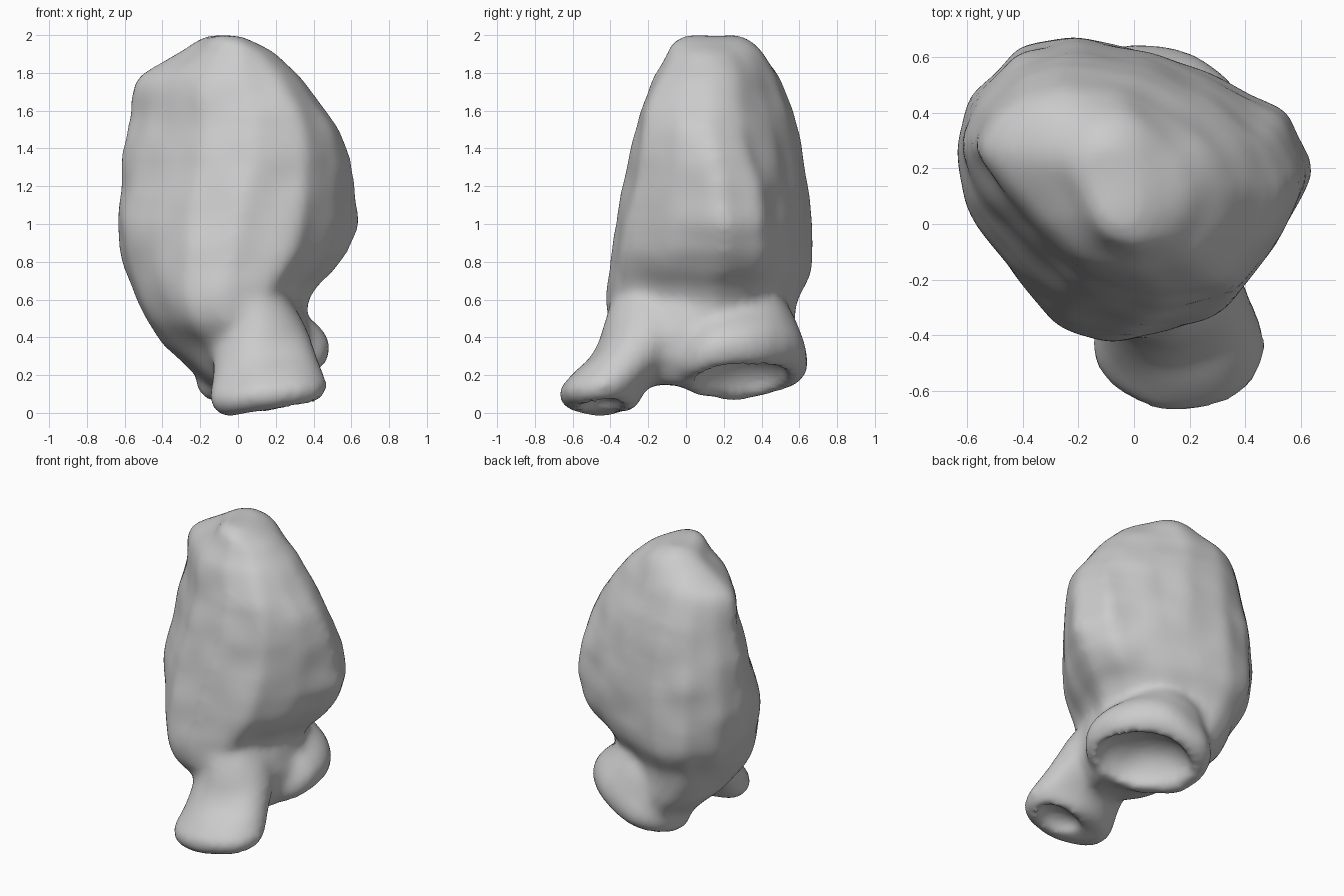
import bpy, bmesh, math
from mathutils import Vector, Matrix, noise

cube = bpy.data.objects.get("Cube")
if cube:
    bpy.data.objects.remove(cube, do_unlink=True)

mat = bpy.data.materials.new("stone_grey")
mat.use_nodes = True
GREY = (0.6, 0.6, 0.6, 1)
mat.diffuse_color = GREY
mat.node_tree.nodes["Principled BSDF"].inputs["Base Color"].default_value = GREY


def loft(bm, rings):
    """Skin a list of closed rings and cap both ends."""
    loops = [[bm.verts.new(p) for p in ring] for ring in rings]
    n = len(loops[0])
    for a, b in zip(loops, loops[1:]):
        for i in range(n):
            j = (i + 1) % n
            bm.faces.new((a[i], a[j], b[j], b[i]))
    bm.faces.new(loops[0][::-1])
    bm.faces.new(loops[-1])


def turn(tilt, roll, yaw):
    """Tilt lifts the +x side, roll lifts the +y side, yaw spins about z."""
    return (Matrix.Rotation(math.radians(-tilt), 4, 'Y')
            @ Matrix.Rotation(math.radians(roll), 4, 'X')
            @ Matrix.Rotation(math.radians(yaw), 4, 'Z'))


def ellipse(x, y, z, rx, ry, tilt=0, roll=0, yaw=0, n=20):
    rot = turn(tilt, roll, yaw)
    angles = [2 * math.pi * i / n for i in range(n)]
    return [Vector((x, y, z)) + rot @ Vector((rx * math.cos(a), ry * math.sin(a), 0))
            for a in angles]


def make_object(name, bm):
    bmesh.ops.recalc_face_normals(bm, faces=bm.faces)
    mesh = bpy.data.meshes.new(name)
    bm.to_mesh(mesh)
    bm.free()
    ob = bpy.data.objects.new(name, mesh)
    bpy.context.collection.objects.link(ob)
    return ob


def cutter(name, centre, radii, angles):
    bm = bmesh.new()
    m = Matrix.Translation(centre) @ turn(*angles) @ Matrix.Diagonal((*radii, 1))
    bmesh.ops.create_icosphere(bm, subdivisions=3, radius=1, matrix=m)
    ob = make_object(name, bm)
    ob.hide_render = True
    return ob


bm = bmesh.new()

# Body: a lopsided outline fitted to a box at each height,
# blending to a more slanted outline towards the crown
wide = [(1, .12), (.86, .5), (.48, .72), (.05, .9), (-.33, 1), (-.65, .92),
        (-.9, .6), (-1, .25), (-.94, -.15), (-.66, -.6), (-.4, -.87),
        (0, -1), (.52, -.86), (.8, -.42)]
crown = [(1, -.1), (.87, .3), (.5, .67), (.12, .92), (-.35, 1), (-.65, .9),
         (-.88, .62), (-1, .3), (-.77, -.12), (-.52, -.5), (-.26, -.8),
         (.28, -1), (.7, -.88), (.95, -.45)]


def section(z, x0, x1, y0, y1):
    t = min(max((z - 1) / .6, 0), 1)
    mid = Vector(((x0 + x1) / 2, (y0 + y1) / 2, z))
    half = Vector(((x1 - x0) / 2, (y1 - y0) / 2))
    ring = []
    for a, b in zip(wide, crown):
        p = Vector(a).lerp(Vector(b), t)
        ring.append(mid + Vector((p.x * half.x, p.y * half.y, 0)))
    return ring[::-1]


body = [  # z, x min, x max, y min, y max
    (.15, -.15, .2, -.2, .42), (.25, -.27, .31, -.27, .56),
    (.37, -.39, .35, -.34, .58), (.48, -.47, .35, -.41, .58),
    (.6, -.53, .36, -.42, .59), (.68, -.57, .42, -.42, .63),
    (.75, -.6, .5, -.41, .66), (.85, -.62, .58, -.4, .67),
    (1, -.64, .64, -.37, .66), (1.2, -.62, .61, -.33, .65),
    (1.35, -.61, .58, -.3, .61), (1.5, -.59, .53, -.265, .58),
    (1.6, -.57, .46, -.245, .56), (1.7, -.56, .39, -.21, .52),
    (1.78, -.53, .33, -.17, .49), (1.83, -.45, .27, -.12, .46),
    (1.91, -.29, .19, -.09, .4), (1.96, -.23, .1, -.08, .34),
    (1.985, -.18, .03, -.03, .28)]
loft(bm, [section(*r) for r in body])

# Back foot: flared stump, its mouth turned down and to the side
loft(bm, [ellipse(*r) for r in [
    (0, .26, .72, .22, .2), (.03, .27, .5, .3, .29, 6, 3, -40),
    (.11, .29, .37, .36, .3, 14, 7, -40), (.14, .3, .28, .4, .31, 18, 10, -40),
    (.14, .3, .22, .4, .31, 18, 10, -40), (.14, .3, .17, .36, .27, 18, 10, -40)]])

# Front foot: leg sloping forward into a broad toe
loft(bm, [ellipse(*r) for r in [
    (.02, -.08, .78, .12, .12), (.05, -.14, .62, .2, .23),
    (.11, -.18, .5, .22, .23, 2), (.13, -.22, .38, .255, .23, 3),
    (.14, -.285, .28, .27, .225, 5), (.155, -.365, .2, .285, .225, 6),
    (.17, -.445, .11, .315, .22, 6), (.165, -.45, .05, .28, .195, 6),
    (.13, -.445, .015, .2, .14, 6)]])

# Web joining the two feet below the body
loft(bm, [ellipse(*r) for r in [
    (.08, 0, .72, .15, .2), (.1, .01, .56, .23, .28), (.13, .01, .42, .24, .3),
    (.13, .01, .3, .23, .28), (.11, .01, .15, .17, .2)]])

model = make_object("lumpy_body", bm)

# Hollows in the undersides of both feet
hollows = [cutter("back_hollow", (.17, .3, .16), (.31, .225, .17), (18, 10, -40)),
           cutter("front_hollow", (.25, -.44, .03), (.16, .12, .09), (12, 0, 0))]

# Fuse the parts, cut the hollows and soften everything
mods = model.modifiers
fuse = mods.new("fuse", 'REMESH')
fuse.mode, fuse.voxel_size = 'VOXEL', .025
blend = mods.new("blend", 'SMOOTH')
blend.factor, blend.iterations = .5, 12
for h in hollows:
    cut = mods.new("cut", 'BOOLEAN')
    cut.operation, cut.object, cut.solver = 'DIFFERENCE', h, 'EXACT'
even = mods.new("even", 'REMESH')
even.mode, even.voxel_size = 'VOXEL', .022
soft = mods.new("soften", 'SMOOTH')
soft.factor, soft.iterations = .5, 7

deps = bpy.context.evaluated_depsgraph_get()
mesh = bpy.data.meshes.new_from_object(model.evaluated_get(deps))
mods.clear()
model.data = mesh
for h in hollows:
    bpy.data.objects.remove(h, do_unlink=True)

# Gentle lumps over the surface
shifts = [v.normal * (.009 + .015 * noise.noise(v.co * 4.5)) for v in mesh.vertices]
for v, s in zip(mesh.vertices, shifts):
    v.co += s

mesh.materials.clear()
mesh.materials.append(mat)
for p in mesh.polygons:
    p.use_smooth = True
    p.material_index = 0
